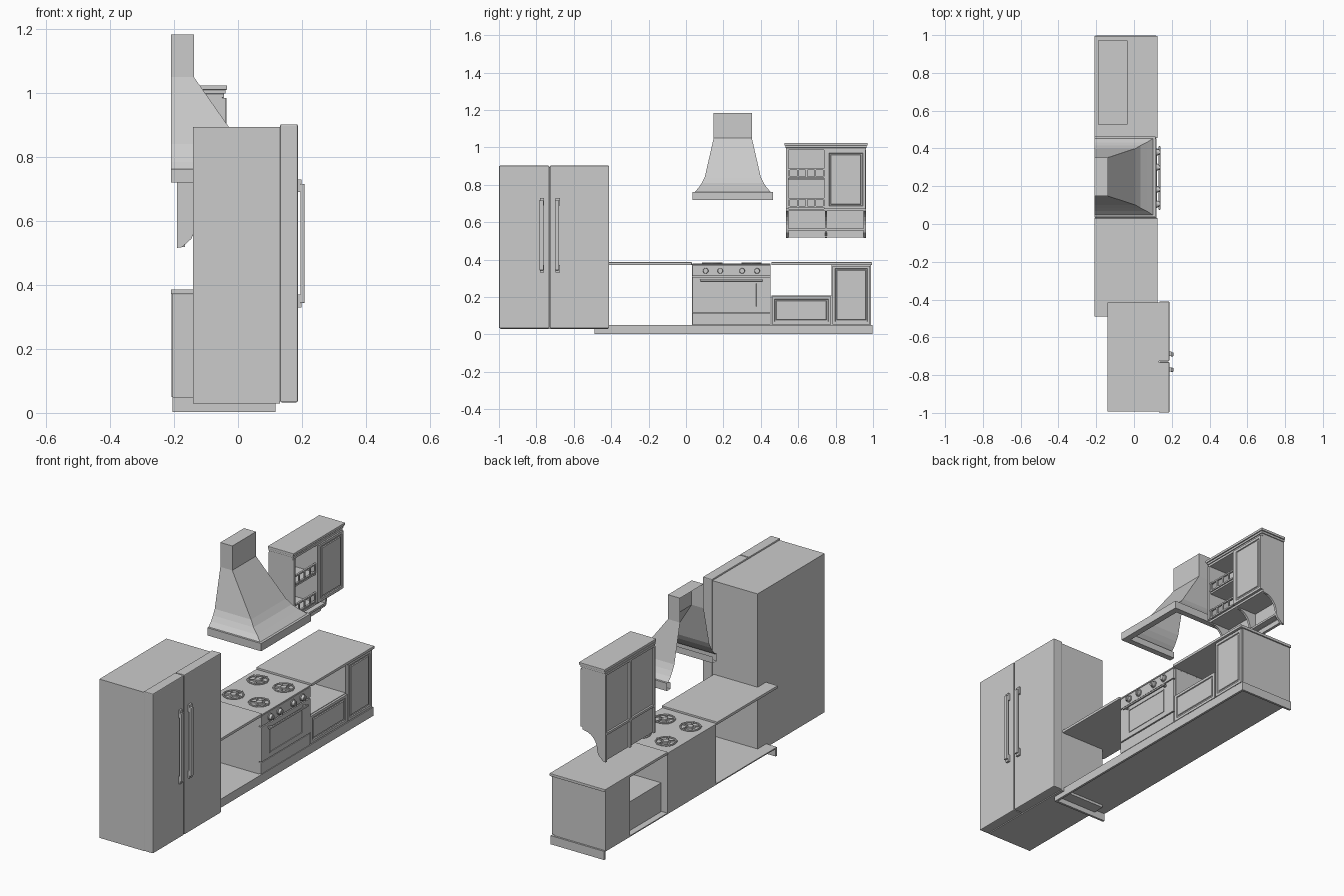
import bpy, bmesh, math
from mathutils import Matrix, Vector

if "Cube" in bpy.data.objects:
    bpy.data.objects.remove(bpy.data.objects["Cube"])


def finish(name, bm):
    me = bpy.data.meshes.new(name)
    bm.to_mesh(me)
    bm.free()
    ob = bpy.data.objects.new(name, me)
    bpy.context.collection.objects.link(ob)
    return ob


def box(name, x, y, z, bevel=0.0, panels=()):
    """Box from ranges; panels = (inset, push) steps applied to the +x face."""
    bm = bmesh.new()
    bmesh.ops.create_cube(bm, size=1)
    for v in bm.verts:
        v.co = Vector([(r[0] + r[1]) / 2 + c * (r[1] - r[0]) for c, r in zip(v.co, (x, y, z))])
    bm.normal_update()
    front = [f for f in bm.faces if f.normal.x > 0.9]
    for inset, push in panels:
        bmesh.ops.inset_region(bm, faces=front, thickness=inset, depth=0)
        for v in front[0].verts:
            v.co.x += push
    ob = finish(name, bm)
    if bevel:
        m = ob.modifiers.new("edge", "BEVEL")
        m.width, m.segments = bevel, 2
    return ob


def disc(name, loc, r1, r2, h, axis="Z", n=20):
    bm = bmesh.new()
    rot = Matrix.Rotation(math.pi / 2, 4, "Y") if axis == "X" else Matrix()
    bmesh.ops.create_cone(bm, cap_ends=True, segments=n, radius1=r1, radius2=r2, depth=h,
                          matrix=Matrix.Translation(loc) @ rot)
    return finish(name, bm)


def extrude_profile(name, pts, y0, y1):
    """Closed x-z profile extruded along y."""
    bm = bmesh.new()
    f = bm.faces.new([bm.verts.new((x, y0, z)) for x, z in pts])
    r = bmesh.ops.extrude_face_region(bm, geom=[f])
    bmesh.ops.translate(bm, vec=(0, y1 - y0, 0),
                        verts=[g for g in r["geom"] if isinstance(g, bmesh.types.BMVert)])
    bmesh.ops.recalc_face_normals(bm, faces=bm.faces)
    return finish(name, bm)


DOOR = ((0.02, 0), (0.003, -0.005), (0.010, 0), (0.004, 0.004))

# Refrigerator
box("fridge_body", (-0.14, 0.132), (-0.993, -0.416), (0.03, 0.894))
for side, y0, y1, hy, my in (("left", -0.999, -0.731, -0.772, -0.76), ("right", -0.727, -0.411, -0.69, -0.675)):
    box(f"fridge_door_{side}", (0.132, 0.187), (y0, y1), (0.033, 0.902), 0.004)
    box(f"fridge_handle_{side}", (0.195, 0.208), (hy - 0.011, hy + 0.011), (0.343, 0.716), 0.003)
    for i, z in enumerate((0.35, 0.71)):
        box(f"fridge_handle_mount_{side}_{i}", (0.185, 0.198), (hy - 0.008, my), (z - 0.02, z + 0.02))

# Plinth: floor slab with skirts at the front and both ends, open behind
box("plinth_floor", (-0.205, 0.117), (-0.49, 0.998), (0.044, 0.05))
box("plinth_skirt_front", (0.105, 0.117), (-0.49, 0.998), (0.003, 0.044))
for side, y0 in (("left", -0.49), ("right", 0.986)):
    box(f"plinth_skirt_{side}", (-0.205, 0.105), (y0, y0 + 0.012), (0.003, 0.044))

# Countertops either side of the stove
for side, y0, y1 in (("left", -0.49, 0.031), ("right", 0.456, 0.995)):
    box(f"countertop_{side}", (-0.21, 0.125), (y0, y1), (0.371, 0.386), 0.002)

# Base cabinets
box("base_cabinet_right", (-0.208, 0.104), (0.778, 0.988), (0.05, 0.371))
box("base_cabinet_door", (0.104, 0.116), (0.782, 0.985), (0.054, 0.367), 0, DOOR)
box("base_cabinet_drawer_box", (-0.17, 0.104), (0.456, 0.778), (0.05, 0.207))
box("base_cabinet_drawer_front", (0.104, 0.116), (0.459, 0.775), (0.054, 0.204), 0, DOOR)

# Stove
SY = (0.033, 0.453)
box("stove_body", (-0.205, 0.102), SY, (0.05, 0.37))
box("stove_top", (-0.208, 0.12), SY, (0.37, 0.378), 0.002)
box("stove_control_panel", (0.102, 0.119), SY, (0.312, 0.369), 0.002)
box("oven_door", (0.102, 0.119), SY, (0.118, 0.307), 0.002)
box("oven_window", (0.117, 0.122), (0.1, 0.38), (0.145, 0.277), 0, ((0.006, 0), (0.002, -0.005)))
box("oven_drawer", (0.102, 0.117), SY, (0.052, 0.114), 0.002)
box("oven_handle", (0.131, 0.140), (0.075, 0.412), (0.284, 0.294), 0.003)
for i, y in enumerate((0.095, 0.392)):
    box(f"oven_handle_mount_{i}", (0.117, 0.133), (y - 0.006, y + 0.006), (0.284, 0.294))
for i, y in enumerate((0.105, 0.183, 0.30, 0.38)):
    disc(f"stove_knob_base_{i}", (0.121, y, 0.34), 0.019, 0.019, 0.006, "X")
    disc(f"stove_knob_{i}", (0.13, y, 0.34), 0.015, 0.013, 0.014, "X")
    box(f"stove_knob_grip_{i}", (0.13, 0.14), (y - 0.003, y + 0.003), (0.326, 0.354))

# Burners with ring grates
for i, (x, y) in enumerate(((-0.125, 0.14), (-0.125, 0.35), (0.03, 0.14), (0.03, 0.35))):
    bpy.ops.mesh.primitive_torus_add(location=(x, y, 0.381), major_radius=0.05, minor_radius=0.0045,
                                     major_segments=28, minor_segments=8)
    bpy.context.object.name = f"burner_ring_{i}"
    bpy.ops.object.shade_smooth_by_angle()
    disc(f"burner_base_{i}", (x, y, 0.379), 0.027, 0.023, 0.005)
    disc(f"burner_cap_{i}", (x, y, 0.383), 0.017, 0.015, 0.005)
    for k in range(5):
        bar = box(f"burner_grate_{i}_{k}", (0.02, 0.056), (-0.003, 0.003), (-0.003, 0.004))
        bar.matrix_world = Matrix.Translation((x, y, 0.381)) @ Matrix.Rotation(k * math.tau / 5, 4, "Z")

# Extractor hood: three-sided shell, open at the back and below
bm = bmesh.new()
prev = None
HY, BACK = 0.25, -0.21
for z, half, front in ((0.755, 0.182, 0.08), (0.72, 0.182, 0.08), (0.72, 0.214, 0.114), (0.762, 0.214, 0.114),
                       (0.762, 0.203, 0.10), (0.785, 0.182, 0.068), (0.81, 0.165, 0.034),
                       (0.84, 0.15, 0.009), (1.05, 0.102, -0.138), (1.183, 0.102, -0.138)):
    row = [bm.verts.new(p) for p in ((BACK, HY - half, z), (front, HY - half, z),
                                     (front, HY + half, z), (BACK, HY + half, z))]
    if prev:
        for a in range(3):
            bm.faces.new((prev[a], prev[a + 1], row[a + 1], row[a]))
    prev = row
bm.faces.new(prev)
bmesh.ops.recalc_face_normals(bm, faces=bm.faces)
finish("extractor_hood", bm)

# Wall cabinet: carcass, curved brackets, door, shelves
WX = (-0.19, -0.05)
arc = [(-0.14 + 0.075 * (1 - math.cos(t)), 0.56 + 0.095 * math.sin(t))
       for t in (k * math.pi / 12 for k in range(7))]
for name, y0, y1 in (("left", 0.535, 0.547), ("middle", 0.742, 0.754), ("right", 0.95, 0.962)):
    box(f"wall_cabinet_side_{name}", WX, (y0, y1), (0.66, 0.988))
    extrude_profile(f"wall_cabinet_bracket_{name}",
                    [(-0.19, 0.66), (-0.19, 0.516), (-0.175, 0.518), (-0.145, 0.545)] + arc + [(-0.05, 0.66)],
                    y0, y1)
box("wall_cabinet_back", (-0.18, -0.173), (0.547, 0.95), (0.518, 0.985))
box("wall_cabinet_bottom", WX, (0.535, 0.962), (0.66, 0.672))
box("wall_cabinet_lower_shelf", (-0.173, -0.14), (0.547, 0.95), (0.555, 0.566))
box("wall_cabinet_lower_rail", (-0.173, -0.165), (0.547, 0.95), (0.518, 0.545))
box("wall_cabinet_door", (-0.05, -0.036), (0.75, 0.96), (0.672, 0.985), 0, DOOR)
for name, y in (("left", 0.535), ("middle", 0.738)):
    box(f"wall_cabinet_stile_{name}", (-0.05, -0.038), (y, y + 0.012), (0.672, 0.985))
box("wall_cabinet_mid_shelf", (-0.173, -0.05), (0.547, 0.742), (0.825, 0.834))
# Shelf galleries: two rails joined by short posts
for i, z in enumerate((0.678, 0.836)):
    for j, dz in enumerate((0, 0.044)):
        box(f"gallery_rail_{i}_{j}", (-0.056, -0.046), (0.547, 0.742), (z + dz, z + dz + 0.008))
    for k in range(5):
        y = 0.552 + k * 0.0463
        box(f"gallery_post_{i}_{k}", (-0.054, -0.048), (y - 0.005, y + 0.005), (z, z + 0.05))

# Stepped cornice
for i, (out, z0, z1) in enumerate(((0.0, 0.985, 0.998), (0.004, 0.998, 1.010), (0.009, 1.010, 1.024))):
    box(f"wall_cabinet_cornice_{i}", (-0.19, -0.043 + out), (0.535 - out, 0.962 + out), (z0, z1), 0.002)
